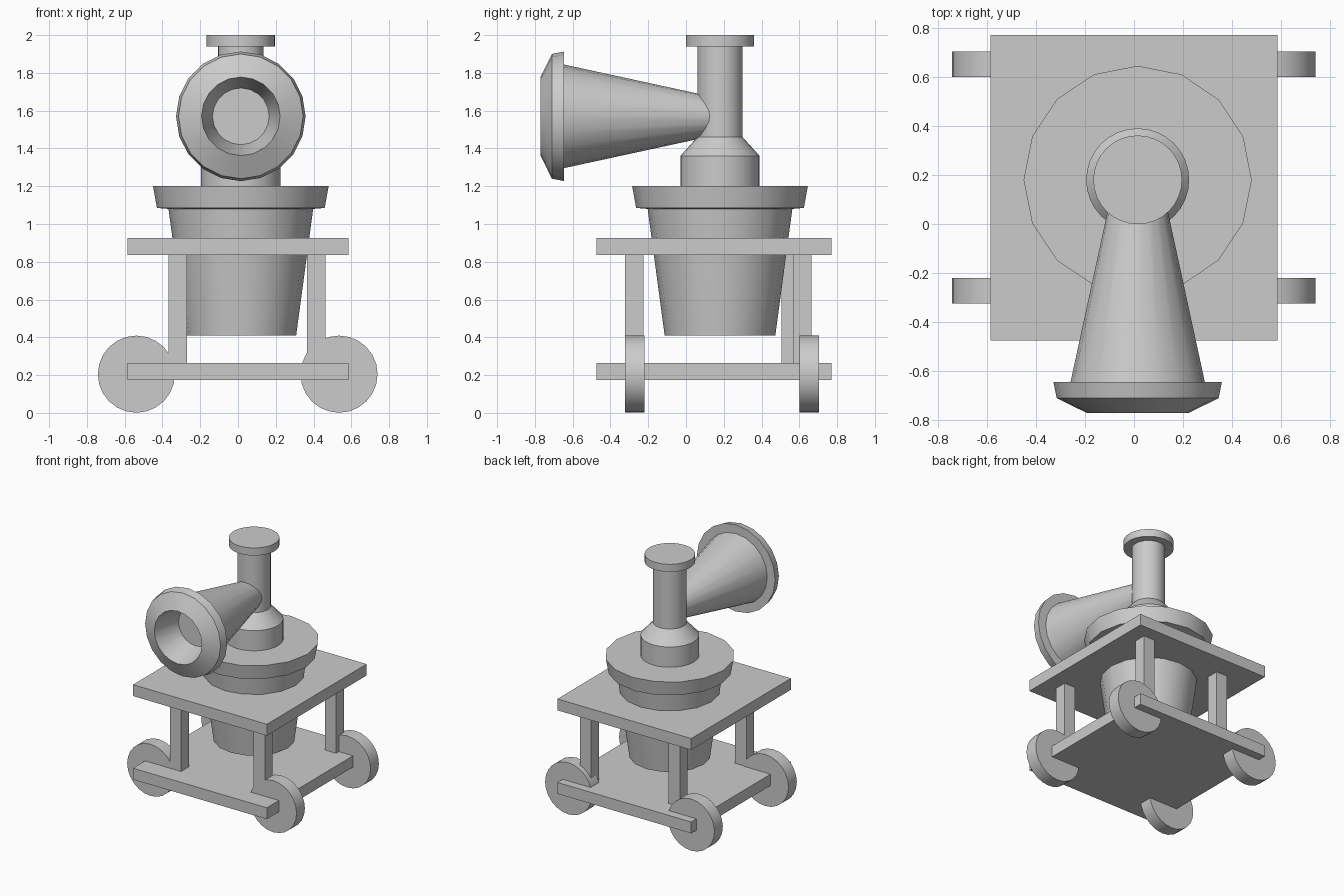
import bpy, bmesh
from math import cos, sin, pi

if "Cube" in bpy.data.objects:
    bpy.data.objects.remove(bpy.data.objects["Cube"])

CX, CY = 0.015, 0.18      # axis of the pot and chimney


def finish(bm, name, smooth=True):
    bmesh.ops.recalc_face_normals(bm, faces=bm.faces)
    mesh = bpy.data.meshes.new(name)
    bm.to_mesh(mesh)
    bm.free()
    ob = bpy.data.objects.new(name, mesh)
    bpy.context.collection.objects.link(ob)
    if smooth:
        bpy.ops.object.select_all(action='DESELECT')
        ob.select_set(True)
        bpy.context.view_layer.objects.active = ob
        bpy.ops.object.shade_smooth_by_angle(angle=pi / 6)
    return ob


def box(name, x, y, z):
    """Box from (min, max) pairs."""
    bm = bmesh.new()
    bmesh.ops.create_cube(bm, size=1)
    for v in bm.verts:
        v.co = [(r[0] + r[1]) / 2 + c * (r[1] - r[0]) for c, r in zip(v.co, (x, y, z))]
    return finish(bm, name, smooth=False)


def lathe(name, profile, sides, location, along_y=False):
    """Revolve (radius, height) points; along_y points the height toward -y."""
    bm = bmesh.new()
    rings = []
    for r, h in profile:
        pts = [(r * cos(2 * pi * i / sides), r * sin(2 * pi * i / sides), h)
               for i in range(sides)]
        if along_y:
            pts = [(x, -z, y) for x, y, z in pts]
        rings.append([bm.verts.new(p) for p in pts])
    for a, b in zip(rings, rings[1:]):
        for i in range(sides):
            j = (i + 1) % sides
            bm.faces.new((a[i], a[j], b[j], b[i]))
    bm.faces.new(rings[0])
    bm.faces.new(rings[-1])
    ob = finish(bm, name)
    ob.location = location
    return ob


# Cart decks
for name, z in (("lower_deck", (0.175, 0.265)), ("upper_deck", (0.835, 0.925))):
    box(name, (-0.585, 0.585), (-0.475, 0.77), z)

# Legs between the decks
legs = {"front_left_leg": (-0.32, -0.275), "front_right_leg": (0.413, -0.275),
        "back_left_leg": (-0.32, 0.555), "back_right_leg": (0.413, 0.615)}
for name, (x, y) in legs.items():
    box(name, (x - 0.049, x + 0.049), (y - 0.049, y + 0.049), (0.23, 0.87))

# Wheels
for end, y in (("front", -0.272), ("back", 0.652)):
    for side, x in (("left", -0.538), ("right", 0.535)):
        lathe(f"{end}_{side}_wheel", [(0.204, -0.052), (0.204, 0.052)], 24,
              (x, y, 0.205), along_y=True)

# Tapered pot with a wide rim
lathe("pot", [(0.293, 0.41), (0.383, 1.08), (0.444, 1.085), (0.465, 1.2)],
      16, (CX, CY, 0))

# Shouldered neck and chimney
lathe("neck", [(0.21, 1.19), (0.21, 1.36), (0.12, 1.46), (0.12, 1.95)],
      32, (CX, CY, 0))
lathe("chimney_cap", [(0.181, 1.94), (0.181, 2.0)], 32, (CX, CY, 0))

# Flared horn with a hollow mouth
lathe("horn", [(0.095, -0.18), (0.274, 0.645), (0.343, 0.645), (0.33, 0.71),
               (0.208, 0.77), (0.15, 0.55)], 20, (CX, 0, 1.57), along_y=True)
